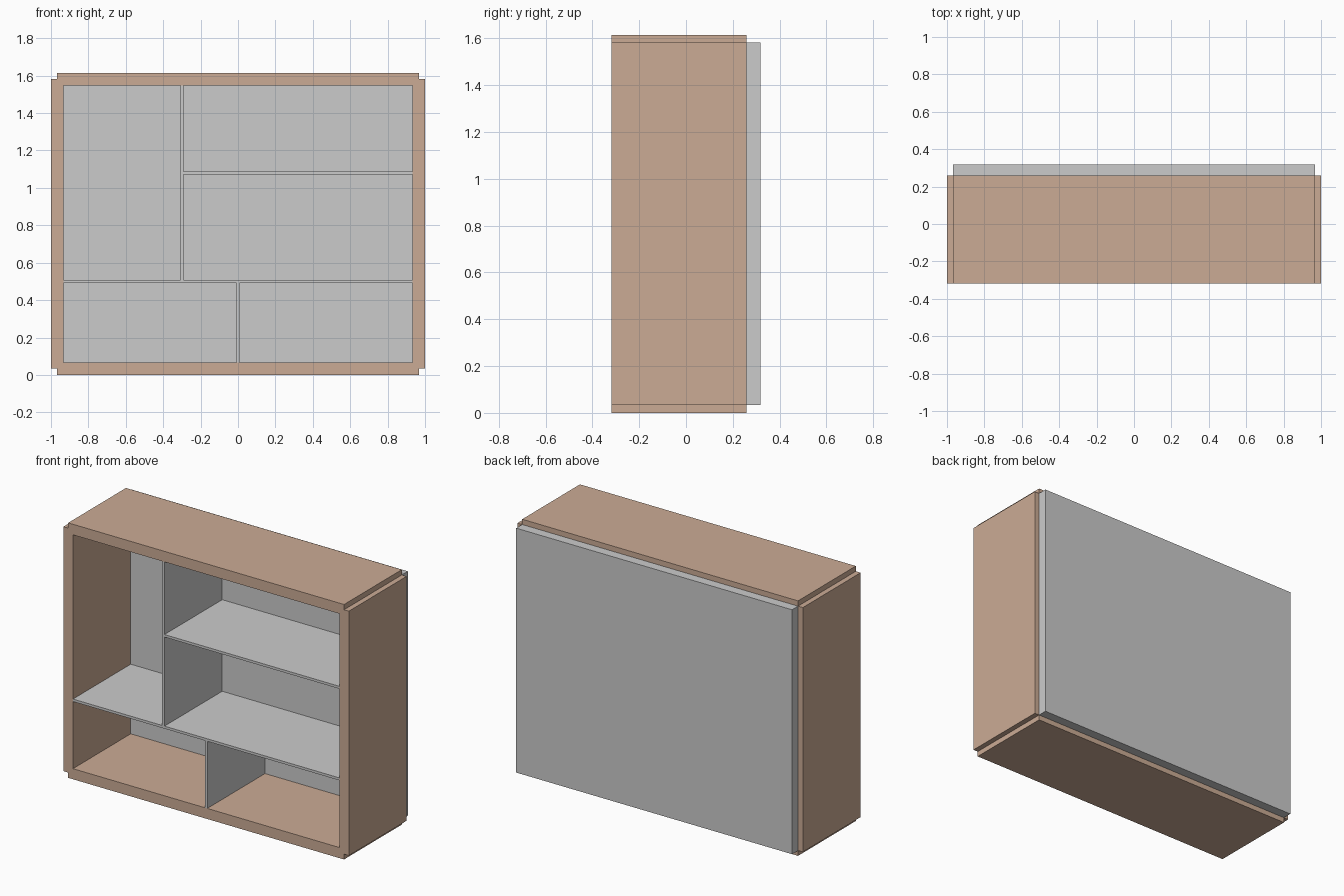
import bpy

if "Cube" in bpy.data.objects:
    bpy.data.objects.remove(bpy.data.objects["Cube"])

wood = bpy.data.materials.new("brown_wood")
wood.diffuse_color = (0.60, 0.41, 0.30, 1)
wood.use_nodes = True
wood.node_tree.nodes["Principled BSDF"].inputs["Base Color"].default_value = wood.diffuse_color


def box(name, x, y, z, mat=None):
    """Axis-aligned box from (min, max) ranges."""
    lo, hi = zip(x, y, z)
    bpy.ops.mesh.primitive_cube_add(size=1)
    ob = bpy.context.object
    ob.name = ob.data.name = name
    ob.location = [(a + b) / 2 for a, b in zip(lo, hi)]
    ob.scale = [b - a for a, b in zip(lo, hi)]
    bpy.ops.object.transform_apply(location=True, rotation=False, scale=True)
    if mat:
        ob.data.materials.append(mat)
    return ob


H = 1.615              # overall height
T = 0.067              # frame board thickness
S = 0.008              # half thickness of the thin shelves
IN = 1 - T             # inner half width
MID = 1 - T / 2        # half width of top, bottom and back boards
DEPTH = (-0.319, 0.259)
SIDE_Z = (T / 2, H - T / 2)

# Outer frame boards, overlapping by half a thickness at the corners
box("left_side", (-1, -IN), DEPTH, SIDE_Z, wood)
box("right_side", (IN, 1), DEPTH, SIDE_Z, wood)
box("bottom_board", (-MID, MID), DEPTH, (0, T), wood)
box("top_board", (-MID, MID), DEPTH, (H - T, H), wood)

# Back panel
box("back_panel", (-MID, MID), (DEPTH[1], 0.319), SIDE_Z)

# Thin shelves and dividers
shelf_z, upper_z, div_x = 0.50, 1.08, -0.30
box("long_shelf", (-IN, IN), DEPTH, (shelf_z - S, shelf_z + S))
box("upper_shelf", (div_x + S, IN), DEPTH, (upper_z - S, upper_z + S))
box("upper_divider", (div_x - S, div_x + S), DEPTH, (shelf_z + S, H - T))
box("lower_divider", (-S, S), DEPTH, (T, shelf_z - S))
